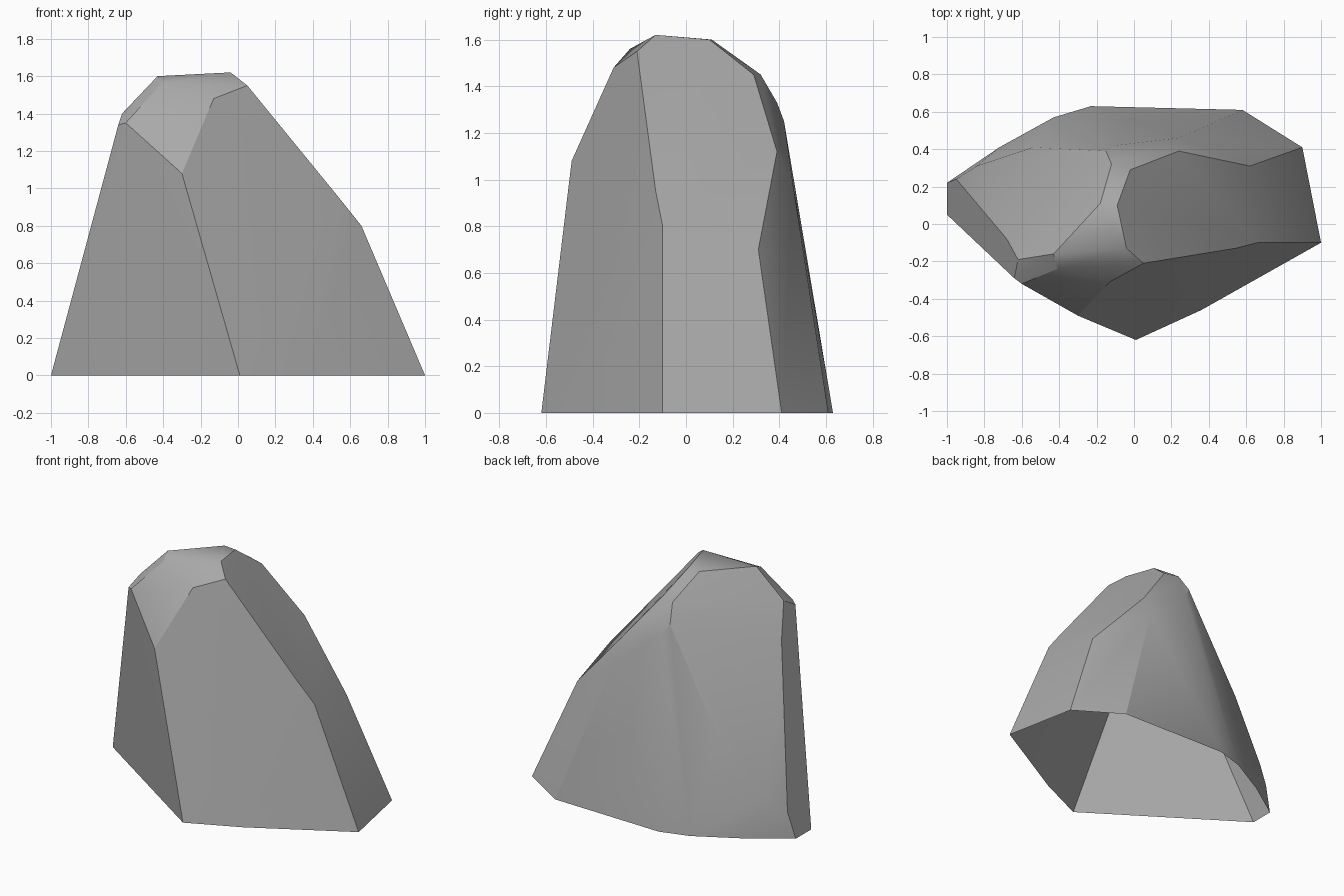
import bpy
import bmesh
import math

# Remove the default cube
cube = bpy.data.objects.get("Cube")
if cube:
    bpy.data.objects.remove(cube, do_unlink=True)


def make_material(name, colour):
    material = bpy.data.materials.new(name)
    material.use_nodes = True
    material.diffuse_color = colour
    material.node_tree.nodes["Principled BSDF"].inputs["Base Color"].default_value = colour
    return material


# Corner points of the boulder, grouped by the part of the stone they shape
ground_outline = [(-1, .05), (-1, .22), (-.72, .41), (-.43, .57), (-.23, .63),
                  (.58, .61), (.9, .41), (1, -.1), (.36, -.46), (.01, -.62)]
front_ridge = [(-.3, -.49, 1.08), (-.6, -.32, 1.35), (-.64, -.29, 1.34)]
left_ridge = [(.66, -.1, .8), (.54, -.13, .95), (.05, -.21, 1.55)]
back_ridge = [(.62, .31, .7), (.24, .39, 1.12), (.24, .46, .97),
              (-.1, .42, 1.25), (-.15, .39, 1.33)]
right_ridge = [(-.95, .24, .18), (-.68, -.08, 1.18), (-.62, -.19, 1.4),
               (-.84, .31, .27), (-.54, .41, .64)]
crown = [(-.43, -.16, 1.6), (-.41, -.24, 1.56), (-.13, -.31, 1.48),
         (-.04, -.13, 1.62), (-.09, .1, 1.6), (-.18, .11, 1.6),
         (-.02, .29, 1.45), (-.12, .32, 1.45)]


def build_boulder(name, points, material):
    """Wrap the points in a convex stone that is open underneath."""
    bm = bmesh.new()
    for point in points:
        bm.verts.new(point)
    hull = bmesh.ops.convex_hull(bm, input=bm.verts[:])
    # Corners swallowed by the hull are not part of the surface
    loose = [v for v in bm.verts if not v.link_faces]
    bmesh.ops.delete(bm, geom=loose, context="VERTS")
    bmesh.ops.recalc_face_normals(bm, faces=bm.faces[:])
    # Open underside
    underside = [f for f in bm.faces if all(v.co.z < 0.001 for v in f.verts)]
    bmesh.ops.delete(bm, geom=underside, context="FACES")
    # Merge nearly flat triangles into broad chipped facets
    bmesh.ops.dissolve_limit(bm, angle_limit=math.radians(2),
                             verts=bm.verts[:], edges=bm.edges[:])
    mesh = bpy.data.meshes.new(name)
    bm.to_mesh(mesh)
    bm.free()
    mesh.materials.append(material)
    boulder = bpy.data.objects.new(name, mesh)
    bpy.context.collection.objects.link(boulder)
    return boulder


stone_grey = make_material("stone_grey", (.4, .4, .4, 1))
base = [(x, y, 0) for x, y in ground_outline]
boulder = build_boulder(
    "boulder", base + front_ridge + left_ridge + back_ridge + right_ridge + crown, stone_grey)

# Soft shading across gentle bends, crisp edges between facets
bpy.ops.object.select_all(action="DESELECT")
boulder.select_set(True)
bpy.context.view_layer.objects.active = boulder
bpy.ops.object.shade_smooth_by_angle(angle=math.radians(30))
